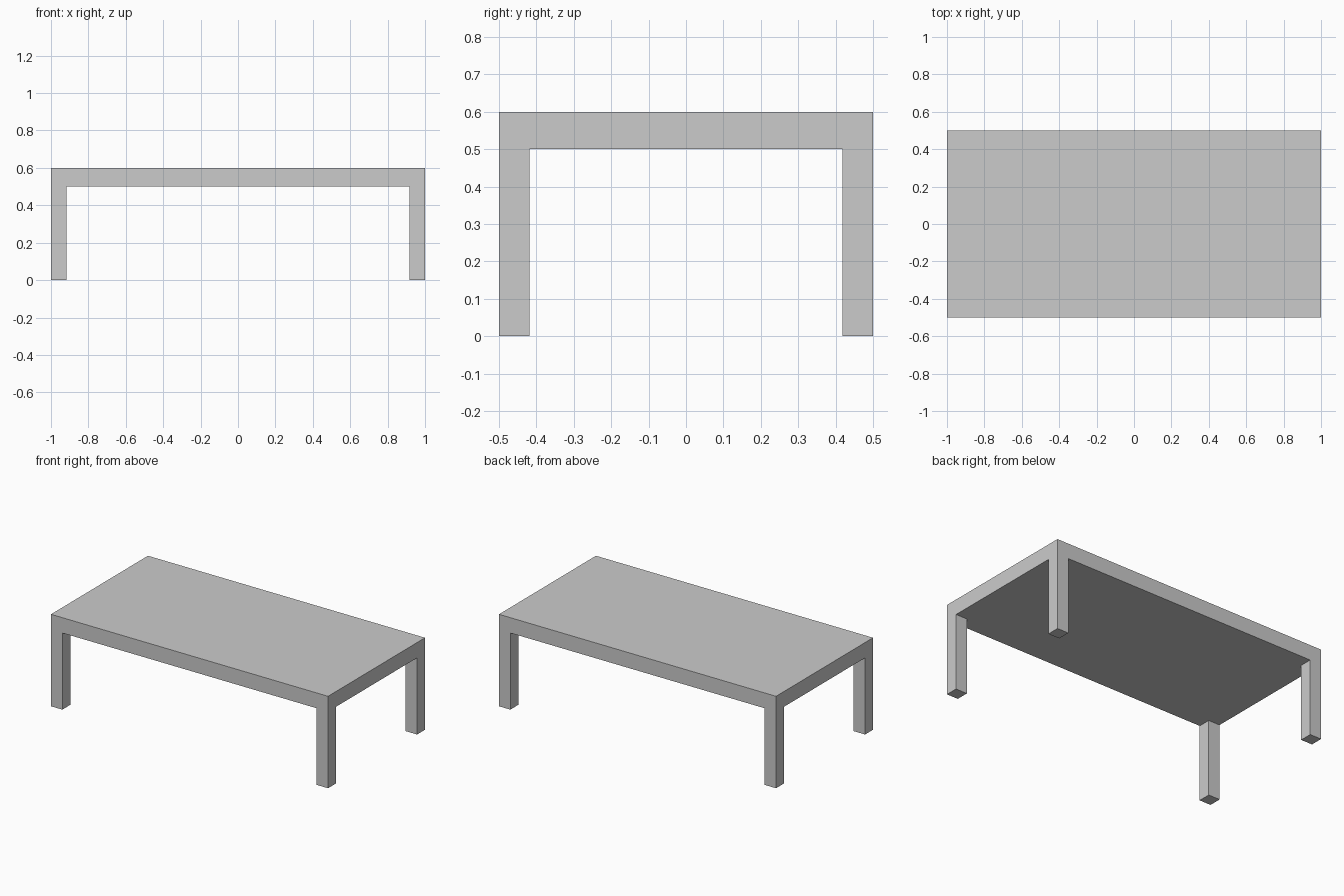
import bpy, bmesh
from mathutils import Matrix, Vector

if "Cube" in bpy.data.objects:
    bpy.data.objects.remove(bpy.data.objects["Cube"])

LENGTH, DEPTH, HEIGHT = 2.0, 1.0, 0.6
SLAB, LEG = 0.1, 0.082

bm = bmesh.new()

# Table top slab
bmesh.ops.create_cube(bm, size=1, matrix=Matrix.Translation((0, 0, HEIGHT - SLAB / 2))
                      @ Matrix.Diagonal((LENGTH, DEPTH, SLAB, 1)))

# Cut lines along the inner sides of the legs
for axis, half in ((Vector((1, 0, 0)), LENGTH / 2), (Vector((0, 1, 0)), DEPTH / 2)):
    for side in (-1, 1):
        bmesh.ops.bisect_plane(bm, geom=bm.verts[:] + bm.edges[:] + bm.faces[:],
                               plane_co=axis * side * (half - LEG), plane_no=axis)

# Legs pulled down from the four underside corners
bm.normal_update()
corners = [f for f in bm.faces if f.normal.z < -0.9
           and abs(f.calc_center_median().x) > LENGTH / 2 - LEG
           and abs(f.calc_center_median().y) > DEPTH / 2 - LEG]
feet = bmesh.ops.extrude_discrete_faces(bm, faces=corners)["faces"]
for foot in feet:
    bmesh.ops.translate(bm, verts=foot.verts[:], vec=(0, 0, SLAB - HEIGHT))

# Merge coplanar faces into clean seamless panels
bmesh.ops.dissolve_limit(bm, angle_limit=0.01, verts=bm.verts[:], edges=bm.edges[:])
bmesh.ops.recalc_face_normals(bm, faces=bm.faces[:])

mesh = bpy.data.meshes.new("table")
bm.to_mesh(mesh)
bm.free()
bpy.context.collection.objects.link(bpy.data.objects.new("table", mesh))
